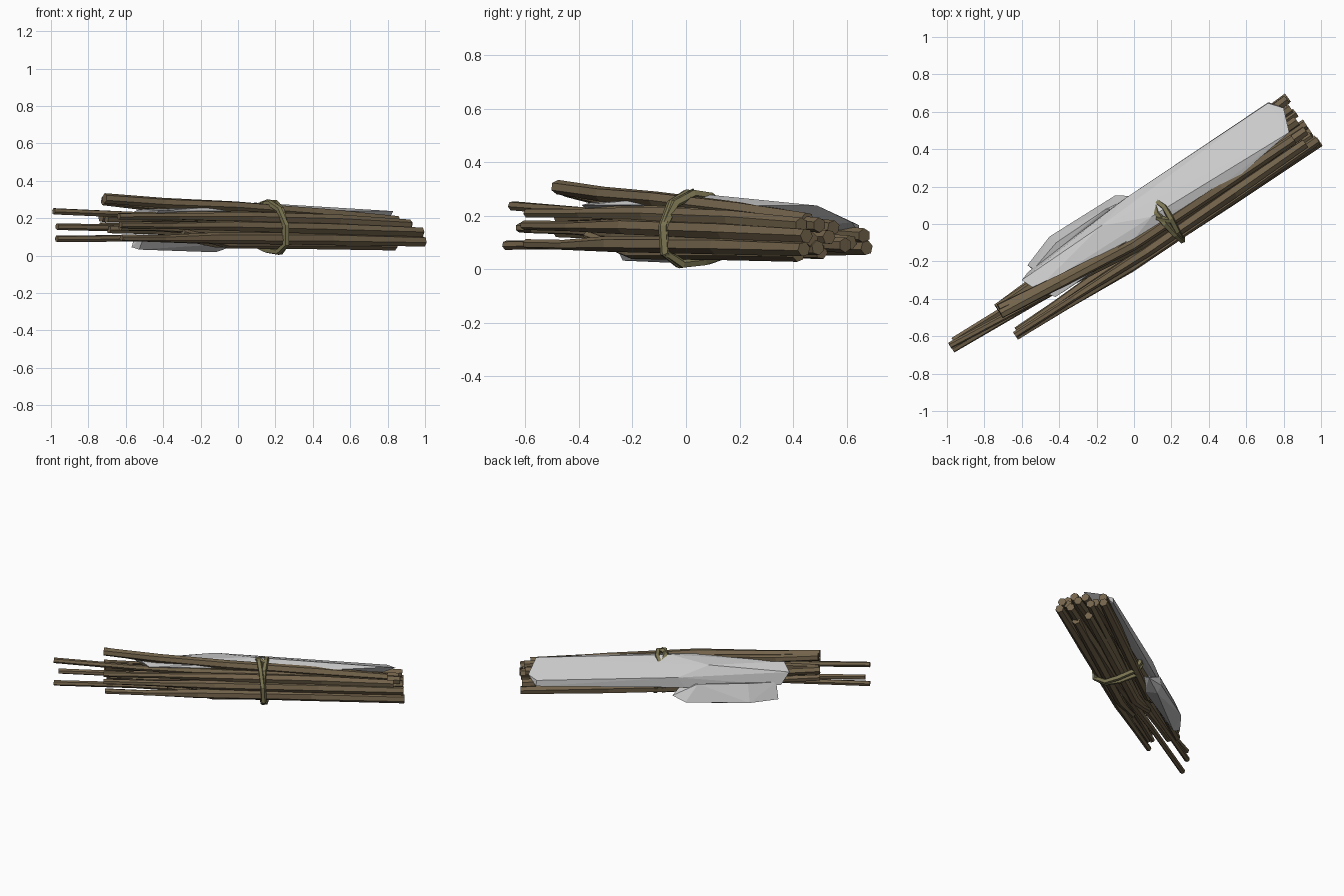
import bpy, bmesh, math, random
from mathutils import Vector, Matrix

if "Cube" in bpy.data.objects:
    bpy.data.objects.remove(bpy.data.objects["Cube"])

random.seed(4)
TURN = Matrix.Rotation(math.radians(34), 4, 'Z')  # u runs along bundle, v across


def material(name, col):
    m = bpy.data.materials.new(name)
    m.diffuse_color = (*col, 1)
    m.use_nodes = True
    m.node_tree.nodes["Principled BSDF"].inputs["Base Color"].default_value = m.diffuse_color
    return m


WOOD = material("wood", (0.17, 0.125, 0.07))
CORD = material("cord", (0.2, 0.18, 0.085))


def finish(bm, name, mat=None):
    bmesh.ops.recalc_face_normals(bm, faces=bm.faces)
    bm.transform(TURN)
    me = bpy.data.meshes.new(name)
    bm.to_mesh(me)
    bm.free()
    ob = bpy.data.objects.new(name, me)
    bpy.context.collection.objects.link(ob)
    if mat:
        me.materials.append(mat)
    return ob


def tube(name, pts, radii, sides, mat, closed=False):
    bm = bmesh.new()
    pts = [Vector(p) for p in pts]
    n = len(pts)
    spin = random.random() * 6
    ref = Vector((1, 0, 0)) if closed else Vector((0, 0, 1))
    rings = []
    for i, p in enumerate(pts):
        if closed:
            d = pts[(i + 1) % n] - pts[i - 1]
        else:
            d = pts[min(i + 1, n - 1)] - pts[max(i - 1, 0)]
        a = d.cross(ref).normalized()
        b = a.cross(d).normalized()
        ring = []
        for k in range(sides):
            t = spin + i * .15 * (not closed) + math.tau * k / sides
            ring.append(bm.verts.new(p + radii[i] * (math.cos(t) * a + math.sin(t) * b)))
        rings.append(ring)
    for i in range(n if closed else n - 1):
        r, s = rings[i], rings[(i + 1) % n]
        for k in range(sides):
            j = (k + 1) % sides
            bm.faces.new((r[k], r[j], s[j], s[k]))
    if not closed:
        bm.faces.new(rings[0])
        bm.faces.new(rings[-1])
    return finish(bm, name, mat)


def hull(name, pts):
    bm = bmesh.new()
    for p in pts:
        bm.verts.new(p)
    bmesh.ops.convex_hull(bm, input=bm.verts)
    loose = [v for v in bm.verts if not v.link_faces]
    bmesh.ops.delete(bm, geom=loose, context='VERTS')
    return finish(bm, name)


# Sticks: start (u, v, z), middle (v, z), far end (u, v, z), start radius
short_sticks = [
    (-.86, .035, .205, .03, .19, 1.05, .095, .125, .026),
    (-.86, .04, .155, .06, .14, 1.04, .04, .10, .022),
    (-.86, .00, .307, -.09, .262, .96, -.10, .185, .027),
    (-.85, .03, .295, -.06, .25, .40, -.06, .21, .026),
    (-.85, .00, .20, -.04, .20, 1.03, -.03, .155, .026),
    (-.84, -.01, .14, -.05, .12, 1.05, .01, .09, .022),
]
long_sticks = [
    (-1.18, .012, .237, -.11, .21, 1.04, -.10, .165, .018),
    (-1.15, .025, .155, -.02, .15, 1.06, -.07, .12, .018),
    (-1.18, -.015, .09, -.09, .08, 1.06, -.12, .08, .018),
]
splayed_sticks = [
    (-.86, -.135, .21, -.16, .205, 1.00, -.155, .165, .018),
    (-.86, -.15, .165, -.18, .16, 1.065, -.175, .125, .018),
    (-.85, -.145, .095, -.175, .095, 1.07, -.19, .075, .018),
    (-.84, -.12, .15, -.12, .14, 1.05, -.14, .11, .018),
]
lower_sticks = [
    (-.45, -.14, .125, -.14, .068, .93, -.12, .055, .02),
    (-.40, -.02, .11, -.05, .07, .95, -.03, .065, .02),
    (-.30, .03, .12, .04, .085, 1.06, .10, .08, .02),
]
for group, rows in (("short", short_sticks), ("long", long_sticks),
                    ("splayed", splayed_sticks), ("lower", lower_sticks)):
    for i, (u0, v0, z0, vm, zm, u1, v1, z1, r) in enumerate(rows):
        um = -.15 + random.uniform(-.15, .15)
        start, mid, end = Vector((u0, v0, z0)), Vector((um, vm, zm)), Vector((u1, v1, z1))
        q1, q2 = start.lerp(mid, .45), mid.lerp(end, .55)
        q1.z += random.uniform(-.01, .01)
        q2.z += random.uniform(-.004, .006)
        tube(f"{group}_stick_{i}", [start, q1, mid, q2, end],
             [r, r * 1.05, .03, .033, .028], 6, WOOD)

# Cord: two loops round the bundle
loop = [(-.02, .272), (-.09, .282), (-.165, .247), (-.213, .16), (-.208, .06),
        (-.14, .02), (-.05, .03), (.05, .06), (.09, .12), (.09, .19), (.045, .235)]
for s in (-1, 1):
    pts = []
    for i, (v, z) in enumerate(loop):
        u = .165 + s * (.012 + .014 * math.cos(i * .9)) + .05 * (.15 - z)
        pts.append((u, v + .003 * s, z))
    tube(f"cord_loop_{(s + 1) // 2}", pts, [.018] * len(pts), 5, CORD, True)
# Knot on top with a short tail
tube("cord_knot", [(.12, -.04, .275), (.145, -.07, .285), (.175, -.10, .28)],
     [.013, .017, .014], 5, CORD)

# Long grey slab leaning on the upper back of the bundle
hull("long_slab", [
    (-.665, .087, .215), (-.63, .0, .25), (-.566, -.089, .24), (-.61, .105, .13),
    (-.15, .09, .262), (-.1, -.085, .265), (0, .14, .125), (.05, .14, .195), (.1, -.02, .283),
    (.35, -.10, .25), (.96, .138, .125), (.955, .135, .165), (1.01, .067, .175),
    (.962, -.058, .238), (.6, -.103, .238), (.9, .0, .165)])

# Short grey slab at the lower back
hull("short_slab", [
    (-.595, .136, .045), (-.58, .10, .15), (-.412, .197, .045), (-.40, .15, .16),
    (.0, .183, .04), (-.08, .15, .155), (.085, .124, .06), (.03, .07, .11),
    (-.57, .05, .11), (-.57, .10, .032), (-.08, .05, .06), (-.05, .14, .018)])
